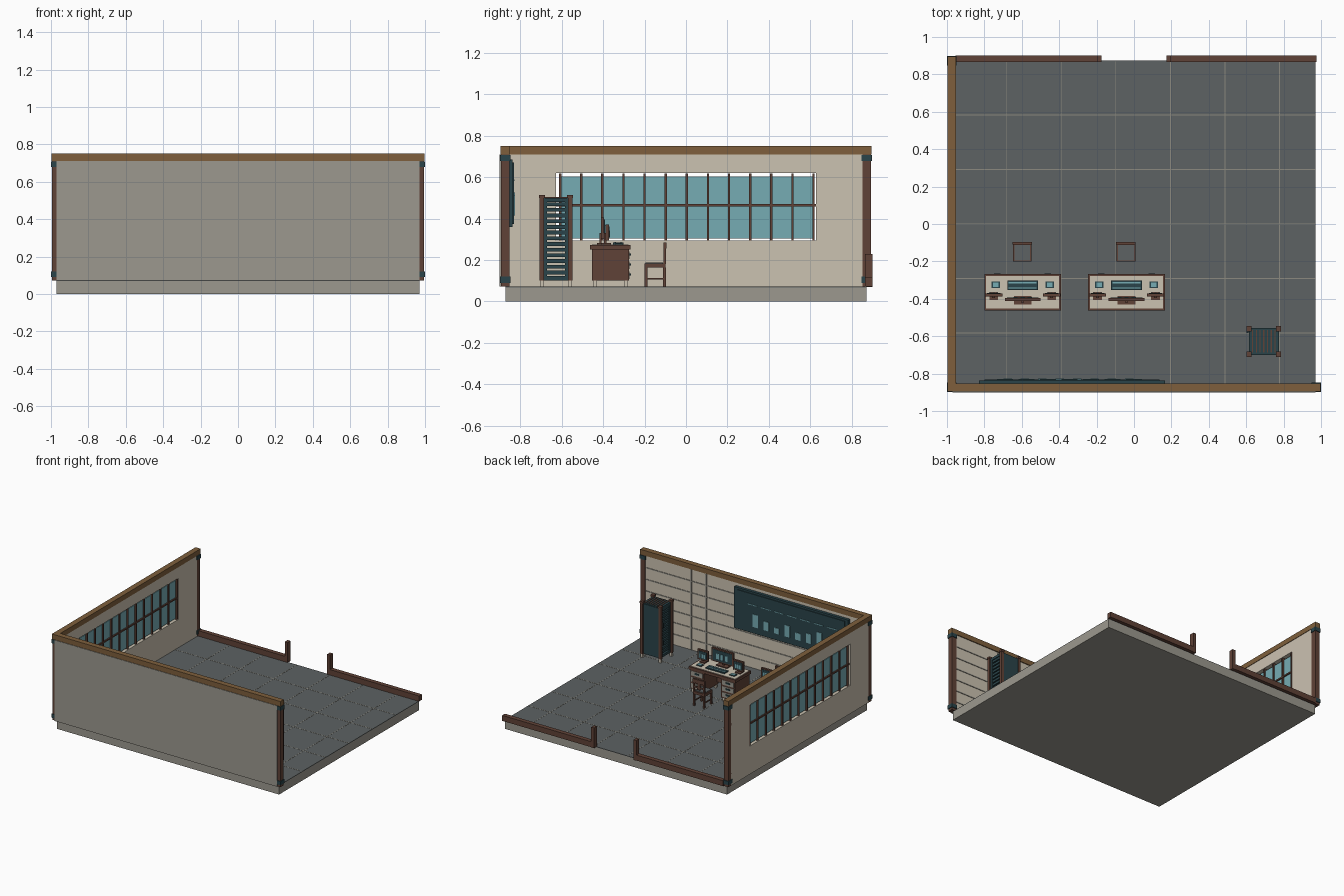
import bpy, bmesh, math

if "Cube" in bpy.data.objects:
    bpy.data.objects.remove(bpy.data.objects["Cube"])


def mat(name, r, g, b):
    m = bpy.data.materials.new(name)
    lin = [((c / 255 + 0.055) / 1.055) ** 2.4 for c in (r, g, b)]
    m.diffuse_color = (*lin, 1)
    m.use_nodes = True
    m.node_tree.nodes["Principled BSDF"].inputs["Base Color"].default_value = m.diffuse_color
    return m


CONCRETE = mat("concrete grey", 156, 153, 143)
PLASTER = mat("plaster beige", 203, 194, 177)
FLOOR = mat("floor slate", 93, 98, 99)
GROUT = mat("grout grey", 140, 138, 128)
TIMBER = mat("timber tan", 126, 95, 60)
WOOD = mat("dark wood", 96, 66, 55)
TEAL = mat("dark teal", 42, 68, 74)
GLASS = mat("glass teal", 118, 172, 180)


def boxes(name, material, *spans):
    """One object from several boxes given as (x0, x1, y0, y1, z0, z1)."""
    bm = bmesh.new()
    for x0, x1, y0, y1, z0, z1 in spans:
        vs = bmesh.ops.create_cube(bm, size=1)["verts"]
        for v in vs:
            v.co = (x1 if v.co.x > 0 else x0, y1 if v.co.y > 0 else y0,
                    z1 if v.co.z > 0 else z0)
    me = bpy.data.meshes.new(name)
    bm.to_mesh(me)
    bm.free()
    me.materials.append(material)
    ob = bpy.data.objects.new(name, me)
    bpy.context.collection.objects.link(ob)
    return ob


def cb(x, y, z, sx, sy, sz):
    """Span of a box from its centre and size."""
    return (x - sx / 2, x + sx / 2, y - sy / 2, y + sy / 2, z - sz / 2, z + sz / 2)


F = 0.072   # floor height

# Slab, floor and tile joints
boxes("slab", CONCRETE, (-.97, .97, -.873, .873, 0, .068))
boxes("floor", FLOOR, (-.97, .97, -.873, .873, .068, F))
T = 0.2915
boxes("tile_joints", GROUT,
      *[cb(-.389 + T * k, 0, F, .005, 1.74, .002) for k in range(-1, 5)],
      *[cb(0, T * k, F, 1.94, .005, .002) for k in range(-2, 3)])

# Front wall: concrete outside, plaster inside with thin battens
boxes("front_wall", CONCRETE, (-.97, .97, -.9, -.872, F, .71))
boxes("front_wall_lining", PLASTER, (-.955, .955, -.872, -.86, F, .71))
boxes("wall_battens", CONCRETE,
      *[(-.955, .955, -.86, -.856, z, z + .008) for z in [.15 + .092 * k for k in range(6)]],
      *[cb(x, -.858, .39, .012, .005, .63) for x in (.425, .556)])

# Left wall around the window opening
boxes("left_wall", PLASTER,
      (-.995, -.957, -.86, .86, F, .295), (-.995, -.957, -.86, .86, .62, .71),
      (-.995, -.957, -.86, -.627, .295, .62), (-.995, -.957, .627, .86, .295, .62))
boxes("window_glass", GLASS, (-.98, -.972, -.612, .614, .303, .604))
boxes("window_bars", WOOD,
      *[cb(-.976, -.608 + .102 * k, .457, .03, .011, .324) for k in range(13)],
      cb(-.976, 0, .464, .028, 1.254, .011))

# Corner posts with collars, and top beams
corners = [(-.975, -.873), (.975, -.873), (-.975, .873)]
boxes("corner_posts", WOOD, *[cb(x, y, .391, .04, .04, .638) for x, y in corners])
boxes("post_collars", TEAL, *[cb(x, y, z, .05, .05, .03)
                              for x, y in corners for z in (.105, .693)])
boxes("top_beams", TIMBER, (-.997, -.953, -.853, .895, .71, .75),
      (-.997, .997, -.896, -.853, .71, .75))

# Low back rail with gate posts
boxes("back_rails", WOOD, (-.955, -.174, .865, .9, F, .115), (.174, .975, .865, .9, F, .115))
boxes("gate_posts", WOOD, *[cb(s * .185, .8825, .15, .025, .035, .16) for s in (-1, 1)])

# Wall board with chart
boxes("wall_board", TEAL, (-.83, .165, -.86, -.837, .36, .685),
      (-.80, .135, -.837, -.831, .375, .67))
heights = (.10, .07, .045, .09, .055, .075, .11, .05)
boxes("chart_bars", GLASS, *[cb(-.025 - .093 * i, -.83, .415 + h / 2, .045, .006, h)
                             for i, h in enumerate(heights)])
boxes("chart_line", GLASS, *[cb(.0 - .115 * i, -.83, .585, .085, .005, .006)
                             for i in range(7)])


def desk(n, cx):
    y0, y1 = -.455, -.275
    boxes(f"desk_{n}_top", WOOD, (cx - .205, cx + .205, -.463, -.268, .25, .272))
    boxes(f"desk_{n}_inlay", PLASTER, (cx - .195, cx + .195, -.453, -.278, .272, .275))
    # pedestals, modesty panel and feet
    boxes(f"desk_{n}_pedestals", WOOD,
          *[cb(cx + s * .135, -.365, .175, .12, .18, .15) for s in (-1, 1)],
          (cx - .1, cx + .1, -.45, -.438, .12, .25))
    boxes(f"desk_{n}_feet", PLASTER,
          *[cb(cx + s * .135 + a, y, .086, .018, .018, .03)
            for s in (-1, 1) for a in (-.045, .045) for y in (-.44, -.29)])
    boxes(f"desk_{n}_drawers", CONCRETE,
          *[cb(cx + s * .135, y1, z, .1, .006, .036)
            for s in (-1, 1) for z in (.127, .175, .223)])
    boxes(f"desk_{n}_handles", TEAL,
          *[cb(cx + s * .135, -.27, z, .035, .01, .01)
            for s in (-1, 1) for z in (.13, .178, .226)])
    # keyboard and side pads
    boxes(f"keyboard_{n}", TEAL, cb(cx, -.328, .279, .165, .05, .01),
          *[cb(cx + s * .145, -.325, .277, .045, .036, .006) for s in (-1, 1)])
    boxes(f"keys_{n}", GLASS, *[cb(cx, -.328 + d, .285, .15, .006, .003) for d in (-.014, .014)],
          *[cb(cx + s * .145, -.325, .281, .03, .024, .003) for s in (-1, 1)])
    # one large and two small monitors: (offset, y, z centre, width, height)
    screens = [(0, -.403, .353, .19, .105), (-.155, -.38, .333, .092, .078),
               (.155, -.38, .333, .092, .078)]
    casing, panel, marks = [], [], []
    for dx, y, z, w, h in screens:
        x = cx + dx
        casing += [cb(x, y, z, w, .016, h), cb(x, y - .01, .3, .016, .012, .06),
                   cb(x, y - .005, .279, w * .5, .045, .008)]
        panel.append(cb(x, y + .009, z, w - .02, .004, h - .02))
        marks += [cb(x + k * w * .2, y + .012, z - .005, w * .12, .003, h * .4)
                  for k in (-1, 0, 1)]
    boxes(f"monitor_cases_{n}", WOOD, *casing)
    boxes(f"monitor_screens_{n}", TEAL, *panel)
    boxes(f"monitor_graphics_{n}", GLASS, *marks)


def chair(n, cx):
    boxes(f"chair_{n}_seat", WOOD, cb(cx, -.15, .173, .1, .1, .02))
    boxes(f"chair_{n}_cushion", FLOOR, cb(cx, -.153, .185, .084, .084, .006))
    boxes(f"chair_{n}_legs", WOOD,
          *[cb(cx + s * .042, y, .118, .013, .013, .092) for s in (-1, 1) for y in (-.193, -.104)],
          *[cb(cx + s * .042, -.148, .11, .008, .085, .008) for s in (-1, 1)])
    boxes(f"chair_{n}_back", WOOD,
          *[cb(cx + s * .044, -.102, .23, .012, .012, .1) for s in (-1, 1)],
          cb(cx, -.102, .27, .104, .014, .03), cb(cx, -.102, .222, .09, .008, .012),
          cb(cx, -.102, .235, .02, .008, .06))


for n, x in enumerate((-.595, -.04), 1):
    desk(n, x)
    chair(n, x - .003)

# Equipment rack: posts, feet, caps, side panels and open shelves
rx, ry = .694, -.628
rack = [(rx + a * .079, ry + b * .068) for a in (-1, 1) for b in (-1, 1)]
boxes("rack_posts", WOOD, *[cb(x, y, .3, .022, .022, .4) for x, y in rack])
boxes("rack_feet", PLASTER, *[cb(x, y, .086, .018, .018, .03) for x, y in rack])
boxes("rack_caps", WOOD, *[cb(x, y, .507, .028, .028, .016) for x, y in rack])
boxes("rack_frame", TEAL,
      *[cb(rx, ry + s * .066, .3, .15, .012, .39) for s in (-1, 1)],
      *[cb(rx + a * .074, ry + b * .052, .3, .012, .018, .39) for a in (-1, 1) for b in (-1, 1)],
      cb(rx, ry, .49, .16, .14, .02), cb(rx, ry, .112, .16, .14, .02))
boxes("rack_shelves", TEAL, *[cb(rx, ry, .14 + .0275 * k, .15, .12, .018) for k in range(13)])
boxes("rack_top_ribs", WOOD, *[cb(rx - .06 + .02 * k, ry, .502, .006, .12, .005)
                               for k in range(7)])
boxes("rack_handles", TEAL, *[cb(rx - .087, ry + .05, z, .012, .012, .04) for z in (.22, .36)])
